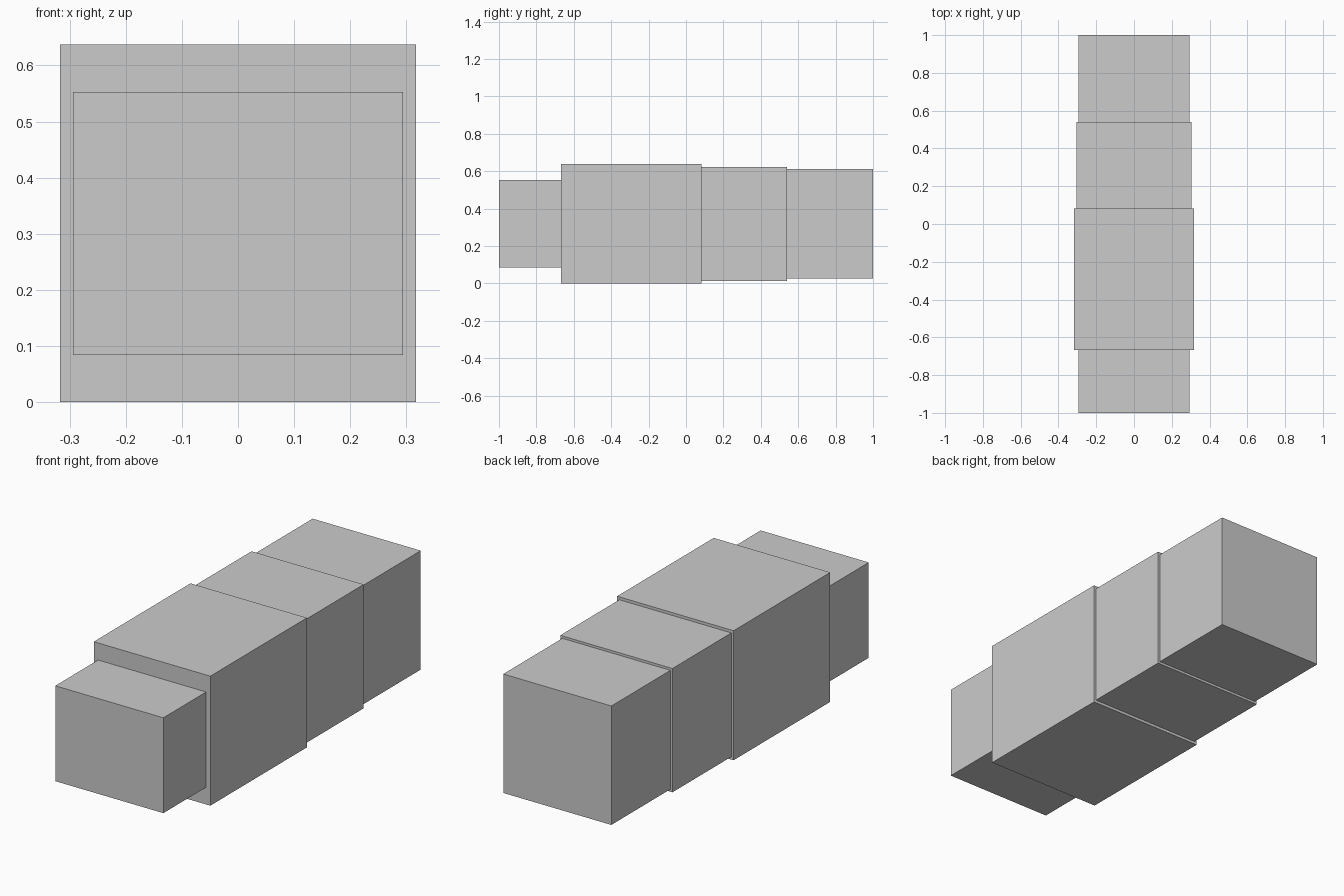
import bpy

if "Cube" in bpy.data.objects:
    bpy.data.objects.remove(bpy.data.objects["Cube"])


def box(name, half_width, y0, y1, z0, z1):
    """Add a box, centred on x, spanning the given y and z ranges."""
    bpy.ops.mesh.primitive_cube_add(size=1, location=(0, (y0 + y1) / 2, (z0 + z1) / 2))
    obj = bpy.context.object
    obj.name = name
    obj.scale = (half_width * 2, y1 - y0, z1 - z0)
    bpy.ops.object.transform_apply(location=False, rotation=False, scale=True)
    return obj


# Low front block
box("front_block", 0.294, -1.0, -0.668, 0.084, 0.553)

# Largest body section, resting on the ground
box("main_section", 0.317, -0.668, 0.083, 0.0, 0.637)

# Two rear sections, each slightly slimmer than the one before
box("middle_section", 0.305, 0.083, 0.541, 0.014, 0.623)
box("rear_section", 0.294, 0.541, 1.0, 0.026, 0.611)
